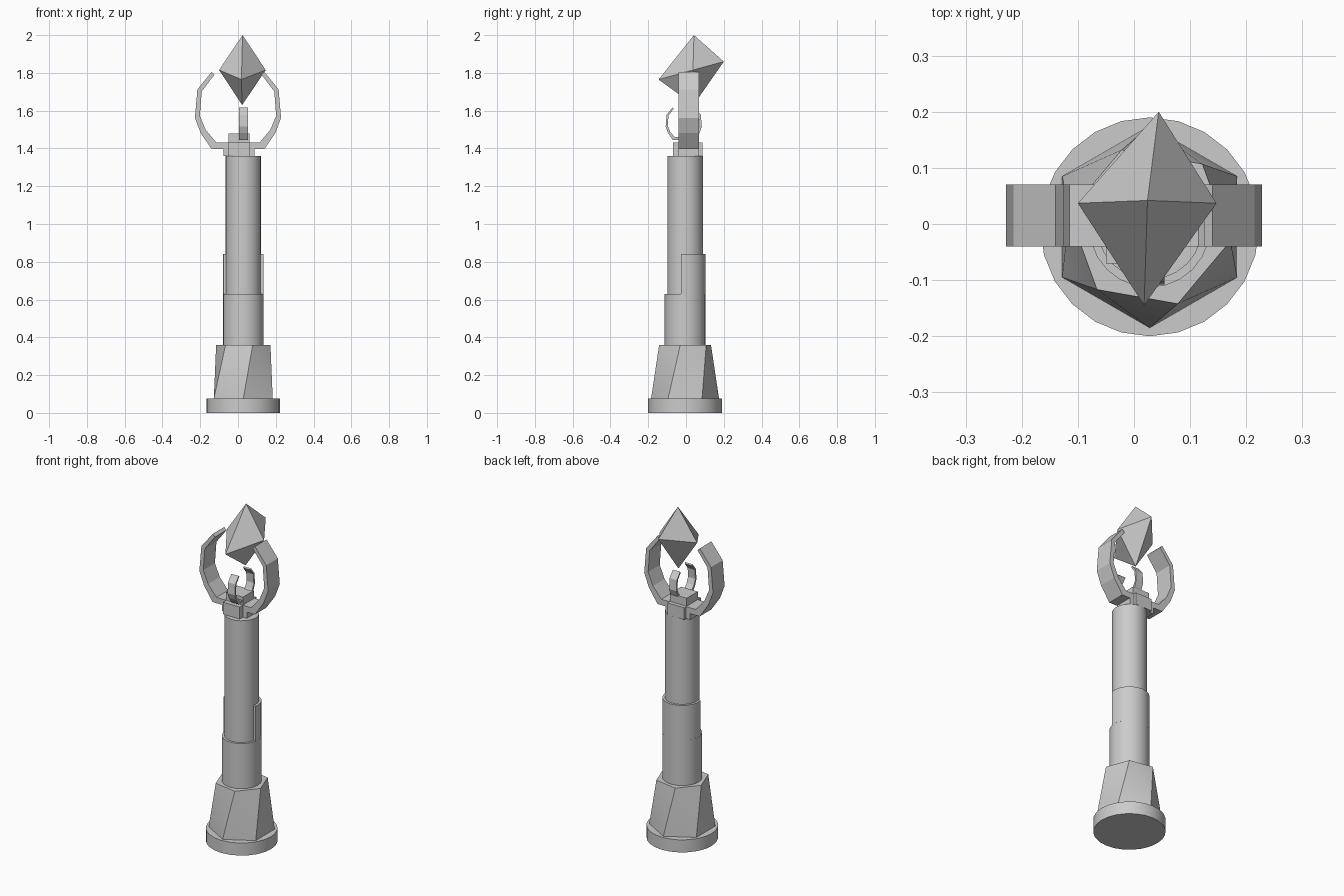
import bpy, bmesh, math
from mathutils import Vector

if "Cube" in bpy.data.objects:
    bpy.data.objects.remove(bpy.data.objects["Cube"])

CX, CY = 0.028, -0.005   # axis of the column


def make(name, verts, faces=None, smooth=False):
    """Object from points; without faces the convex hull is used."""
    bm = bmesh.new()
    vs = [bm.verts.new(v) for v in verts]
    if faces:
        for f in faces:
            bm.faces.new([vs[i] for i in f])
    else:
        bmesh.ops.convex_hull(bm, input=vs)
        bmesh.ops.dissolve_limit(bm, angle_limit=0.01, verts=bm.verts, edges=bm.edges)
    bmesh.ops.recalc_face_normals(bm, faces=bm.faces)
    me = bpy.data.meshes.new(name)
    bm.to_mesh(me)
    bm.free()
    ob = bpy.data.objects.new(name, me)
    bpy.context.collection.objects.link(ob)
    if smooth:
        bpy.ops.object.select_all(action='DESELECT')
        ob.select_set(True)
        bpy.context.view_layer.objects.active = ob
        bpy.ops.object.shade_smooth_by_angle(angle=math.radians(30))
    return ob


def ring(n, r, z, start=0.0, sweep=360.0):
    count = n if sweep == 360.0 else n + 1
    return [(CX + r * math.cos(math.radians(start + sweep * i / n)),
             CY + r * math.sin(math.radians(start + sweep * i / n)), z) for i in range(count)]


def cylinder(name, r, z0, z1, n=24, start=0.0, sweep=360.0):
    return make(name, ring(n, r, z0, start, sweep) + ring(n, r, z1, start, sweep), smooth=True)


def box(name, x0, x1, y0, y1, z0, z1):
    return make(name, [(x, y, z) for x in (x0, x1) for y in (y0, y1) for z in (z0, z1)])


# Base disc and twisted hexagonal foot
cylinder("base_disc", 0.195, 0, 0.075)
make("twisted_foot", ring(6, 0.18, 0.075, 30) + ring(6, 0.146, 0.36, -10), smooth=True)

# Column with a stepped sleeve: the back half is taller than the front half
cylinder("column", 0.094, 0.36, 1.36)
cylinder("sleeve_lower", 0.108, 0.36, 0.63)
cylinder("sleeve_back", 0.108, 0.63, 0.84, 12, -11, 202)

# Stepped mounting blocks
box("mount_wide", -0.077, 0.087, -0.04, 0.07, 1.36, 1.43)
box("mount_deep", -0.05, 0.06, -0.07, 0.088, 1.36, 1.432)
box("mount_top", -0.05, 0.06, -0.04, 0.065, 1.43, 1.48)

# Claw profile: (distance from axis, height above the claw bottom)
OUTER = [(0.04, 0), (0.14, 0), (0.198, 0.085), (0.228, 0.165), (0.215, 0.315), (0.14, 0.408)]
INNER = [(0.125, 0.393), (0.192, 0.305), (0.202, 0.175), (0.17, 0.1), (0.115, 0.035), (0.04, 0.035)]


def claw(name, origin, side, along, across, width, scale):
    n = len(OUTER)
    pts = OUTER + INNER
    o, u, w = Vector(origin), Vector(along) * side, Vector(across)
    verts = [o + u * a * scale + w * s * width / 2 + Vector((0, 0, h * scale))
             for s in (-1, 1) for a, h in pts]
    m = 2 * n
    faces = [(i, (i + 1) % m, (i + 1) % m + m, i + m) for i in range(m)]
    for k in (0, m):
        faces += [(k + i, k + i + 1, k + m - 2 - i, k + m - 1 - i) for i in range(n - 1)]
    return make(name, verts, faces)


# Large pair of claws left and right, small pair front and back
for side, tag in ((-1, "a"), (1, "b")):
    claw("large_claw_" + tag, (0, 0.015, 1.397), side, (1, 0, 0), (0, 1, 0), 0.11, 1.0)
    claw("small_claw_" + tag, (0.03, -0.012, 1.446), side, (0, 1, 0), (1, 0, 0), 0.048, 0.42)

# Floating tilted crystal
make("crystal", [(0.024, 0.042, 2.0), (0.022, 0.04, 1.63), (0.018, -0.145, 1.765),
                 (0.044, 0.2, 1.86), (-0.1, 0.037, 1.815), (0.147, 0.037, 1.815)])
